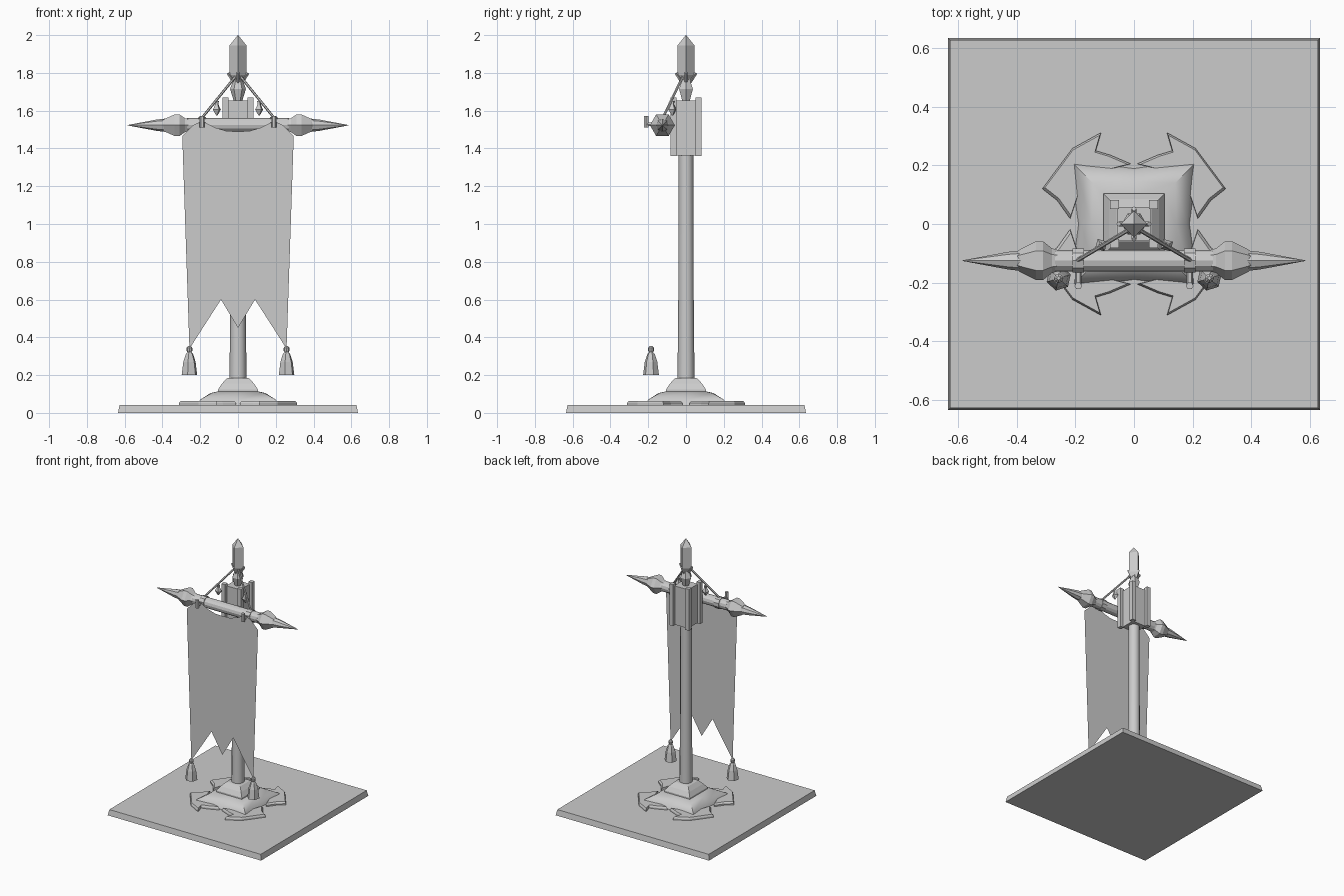
import bpy, bmesh, math
from mathutils import Vector, Matrix

cube = bpy.data.objects.get("Cube")
if cube:
    bpy.data.objects.remove(cube, do_unlink=True)

stone = bpy.data.materials.new("plain_grey")
stone.use_nodes = True
GREY = (0.6, 0.6, 0.6, 1)
stone.diffuse_color = GREY
stone.node_tree.nodes["Principled BSDF"].inputs["Base Color"].default_value = GREY


def finish(name, bm, smooth=False):
    bmesh.ops.recalc_face_normals(bm, faces=bm.faces)
    mesh = bpy.data.meshes.new(name)
    bm.to_mesh(mesh)
    bm.free()
    mesh.materials.append(stone)
    obj = bpy.data.objects.new(name, mesh)
    bpy.context.collection.objects.link(obj)
    if smooth:
        bpy.ops.object.select_all(action='DESELECT')
        bpy.context.view_layer.objects.active = obj
        obj.select_set(True)
        bpy.ops.object.shade_smooth_by_angle(angle=math.radians(35))
    return obj


def loft(name, rings, smooth=False):
    """Skin a stack of equal-length point rings and cap both ends."""
    bm = bmesh.new()
    rows = [[bm.verts.new(p) for p in ring] for ring in rings]
    n = len(rows[0])
    for a, b in zip(rows, rows[1:]):
        for i in range(n):
            j = (i + 1) % n
            bm.faces.new((a[i], a[j], b[j], b[i]))
    bm.faces.new(rows[0])
    bm.faces.new(rows[-1])
    return finish(name, bm, smooth)


def lathe(name, profile, sides, origin=(0, 0, 0), axis=(0, 0, 1), turn=0.0, smooth=False):
    """Revolve (radius, distance) pairs around an axis through origin."""
    rot = Vector((0, 0, 1)).rotation_difference(Vector(axis)).to_matrix()
    rings = []
    for r, h in profile:
        angles = [turn + math.tau * i / sides for i in range(sides)]
        rings.append([Vector(origin) + rot @ Vector((r * math.cos(a), r * math.sin(a), h)) for a in angles])
    return loft(name, rings, smooth)


def box(name, center, size):
    bm = bmesh.new()
    bmesh.ops.create_cube(bm, size=1, matrix=Matrix.Translation(center) @ Matrix.Diagonal((*size, 1)))
    return finish(name, bm)


def rod(name, start, end, radius, sides=6):
    d = Vector(end) - Vector(start)
    return lathe(name, [(radius, 0), (radius, d.length)], sides, start, d.normalized())


def square_ring(corner, mid, z):
    """Eight-point square whose side midpoints may be pulled in."""
    c, m = corner, mid
    return [(x, y, z) for x, y in
            ((c, c), (0, m), (-c, c), (-m, 0), (-c, -c), (0, -m), (c, -c), (m, 0))]


SIDES = ((1, "left"), (-1, "right"))
QUARTER = math.pi / 4

# Ground plate, mound and stepped foot
loft("ground_plate", [square_ring(0.635, 0.635, 0), square_ring(0.627, 0.627, 0.042)])
loft("earth_mound", [square_ring(0.22, 0.19, 0.04), square_ring(0.2, 0.18, 0.07),
                     square_ring(0.14, 0.145, 0.105), square_ring(0.1, 0.1, 0.115)], True)
lathe("pole_foot", [(0.148, 0.1), (0.148, 0.125), (0.12, 0.155), (0.085, 0.182), (0.07, 0.185)],
      4, turn=QUARTER)

# Four broken slabs around the mound
slab = [(0.01, 0.205), (0.08, 0.235), (0.13, 0.25), (0.112, 0.312), (0.21, 0.258),
        (0.313, 0.12), (0.262, 0.08), (0.218, 0.018), (0.19, 0.1), (0.15, 0.17)]
for sx, side in SIDES:
    for sy, end in ((1, "back"), (-1, "front")):
        rings = []
        for k, z in ((1, 0.035), (1, 0.052), (0.93, 0.064)):
            rings.append([(sx * (0.18 + (x - 0.18) * k), sy * (0.18 + (y - 0.18) * k), z) for x, y in slab])
        loft(f"slab_{end}_{side}", rings)

# Pole and head block with corner posts
lathe("pole", [(0.045, 0.18), (0.041, 0.6), (0.039, 1.4)], 12, smooth=True)
box("head_block", (0, 0, 1.508), (0.116, 0.116, 0.29))
for sx, side in SIDES:
    for sy, end in ((1, "back"), (-1, "front")):
        box(f"post_{end}_{side}", (sx * 0.066, sy * 0.066, 1.516), (0.031, 0.031, 0.31))

# Finial: gem, flared collar and blade
lathe("finial_gem", [(0.022, 1.65), (0.042, 1.715), (0.02, 1.775)], 6, smooth=False)
lathe("finial_neck", [(0.018, 1.74), (0.03, 1.79)], 6)
lathe("finial_blade", [(0.022, 1.75), (0.045, 1.79), (0.045, 1.945), (0.001, 2.0)], 4)
for i in range(4):
    a = i * math.pi / 2
    out = Vector((math.cos(a), math.sin(a), 0))
    rod(f"collar_prong_{i + 1}", out * 0.02 + Vector((0, 0, 1.75)), out * 0.052 + Vector((0, 0, 1.8)), 0.009, 4)

# Crossbar with knobs and spikes
BAR = Vector((0, -0.125, 1.523))
rod("crossbar", BAR - Vector((0.27, 0, 0)), BAR + Vector((0.27, 0, 0)), 0.037, 12)
for s, side in SIDES:
    axis = (s, 0, 0)
    lathe(f"knob_{side}", [(0.034, 0.25), (0.042, 0.28), (0.066, 0.31), (0.066, 0.335),
                           (0.038, 0.39), (0.03, 0.4)], 6, BAR, axis, turn=math.pi / 6)
    lathe(f"spike_{side}", [(0.035, 0.385), (0.03, 0.43), (0.001, 0.585)], 8, BAR, axis, smooth=True)
    # Ring and hook that carry the cloth
    ring_at = BAR + Vector((s * 0.19, 0, 0))
    lathe(f"bar_ring_{side}", [(0.043, -0.02), (0.043, 0.02)], 10, ring_at, (1, 0, 0))
    rod(f"hook_arm_{side}", ring_at + Vector((0, -0.03, 0.005)), ring_at + Vector((0, -0.09, 0.005)), 0.011)
    rod(f"hook_tip_{side}", ring_at + Vector((0, -0.086, -0.012)), ring_at + Vector((0, -0.086, 0.048)), 0.013)
    # Hanging rope with a bead
    rod(f"rope_{side}", (s * 0.01, -0.015, 1.785), (s * 0.195, -0.125, 1.557), 0.007)
    lathe(f"bead_{side}", [(0.004, 1.575), (0.024, 1.605), (0.01, 1.632), (0.012, 1.65)],
          4, (s * 0.112, -0.072, 0), turn=0.5)
    # Tassel below the cloth corner
    foot = (s * 0.257, -0.185, 0)
    lathe(f"tassel_{side}", [(0.043, 0.2), (0.034, 0.27), (0.02, 0.312), (0.01, 0.322)],
          6, foot, turn=0.3)
    lathe(f"tassel_ball_{side}", [(0.008, 0.318), (0.016, 0.33), (0.016, 0.343), (0.006, 0.355)],
          8, foot, smooth=True)

# Cloth: a single thin sheet with a swallowtail hem and sagging top
half = [(0.0, 1.49), (0.06, 1.492), (0.12, 1.51), (0.19, 1.545), (0.235, 1.525), (0.295, 1.465),
        (0.258, 1.355), (0.257, 0.34), (0.09, 0.6), (0.0, 0.45)]
outline = half + [(-x, z) for x, z in reversed(half[1:-1])]
bm = bmesh.new()
bm.faces.new([bm.verts.new((x, -0.185, z)) for x, z in outline])
bmesh.ops.triangulate(bm, faces=bm.faces)
finish("banner_cloth", bm)
